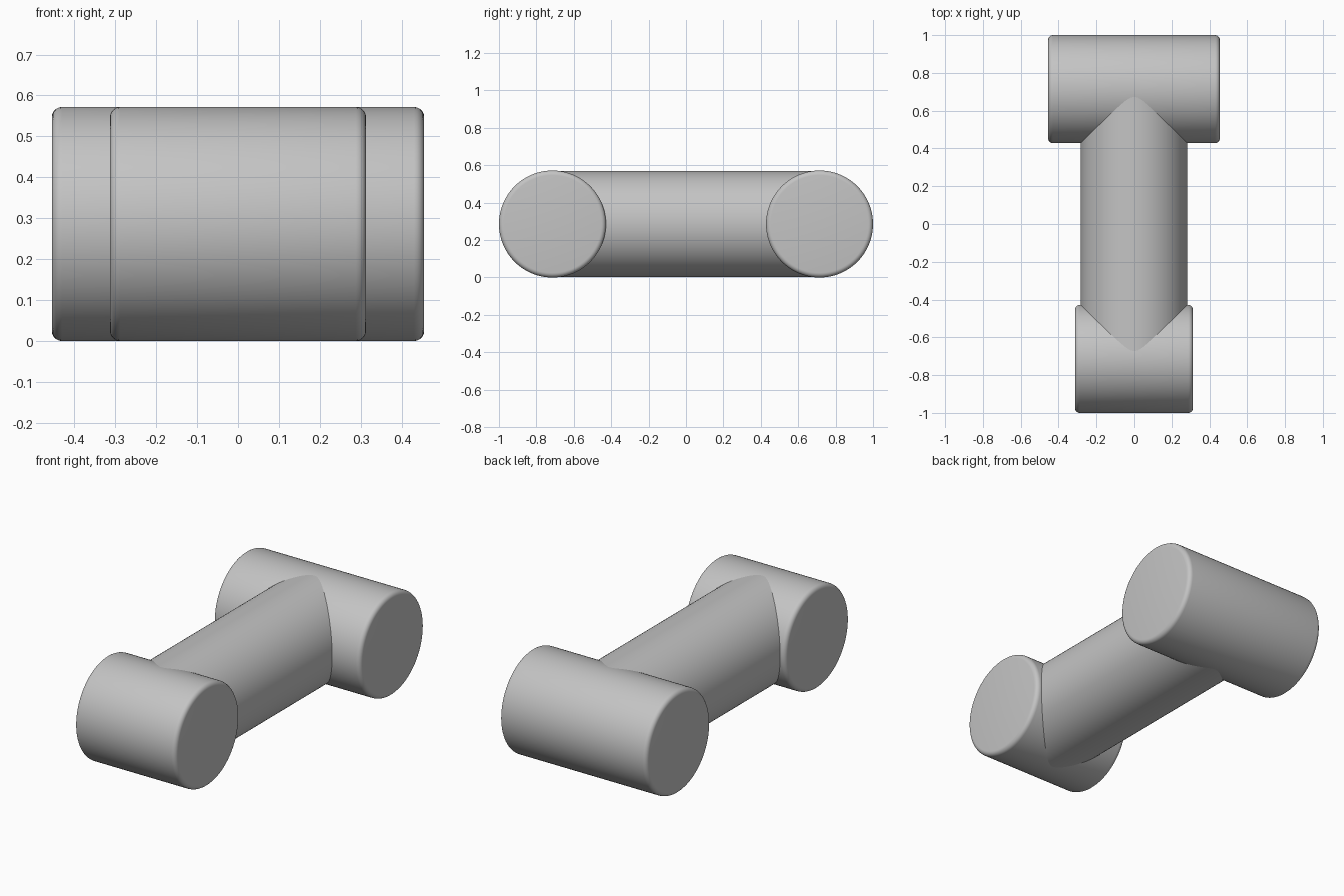
import bpy
import math

cube = bpy.data.objects.get("Cube")
if cube:
    bpy.data.objects.remove(cube, do_unlink=True)

RADIUS = 0.286
HUB_Y = 0.714

grey = bpy.data.materials.new("light grey")
grey.use_nodes = True
colour = (0.55, 0.55, 0.55, 1)
grey.diffuse_color = colour
grey.node_tree.nodes["Principled BSDF"].inputs["Base Color"].default_value = colour


def rod(name, radius, length, y, rotation, rounding=0):
    """Horizontal smooth cylinder with optionally rounded rims."""
    bpy.ops.mesh.primitive_cylinder_add(
        vertices=96, radius=radius, depth=length,
        location=(0, y, RADIUS), rotation=rotation)
    part = bpy.context.object
    part.name = name
    part.data.materials.append(grey)
    if rounding:
        bevel = part.modifiers.new("rounded rims", "BEVEL")
        bevel.width = rounding
        bevel.segments = 5
        bevel.limit_method = "ANGLE"
        bevel.angle_limit = math.radians(40)
        bpy.ops.object.modifier_apply(modifier=bevel.name)
    bpy.ops.object.shade_smooth_by_angle(angle=math.radians(35))
    return part


# Cross rods: a wide one at the back, a narrower one at the front
across = (0, math.pi / 2, 0)
rod("back_cross_rod", RADIUS, 0.91, HUB_Y, across, 0.025)
rod("front_cross_rod", RADIUS, 0.626, -HUB_Y, across, 0.025)

# Connecting rod, its ends hidden inside the cross rods
rod("connecting_rod", RADIUS - 0.003, 2 * HUB_Y, 0, (math.pi / 2, 0, 0))
